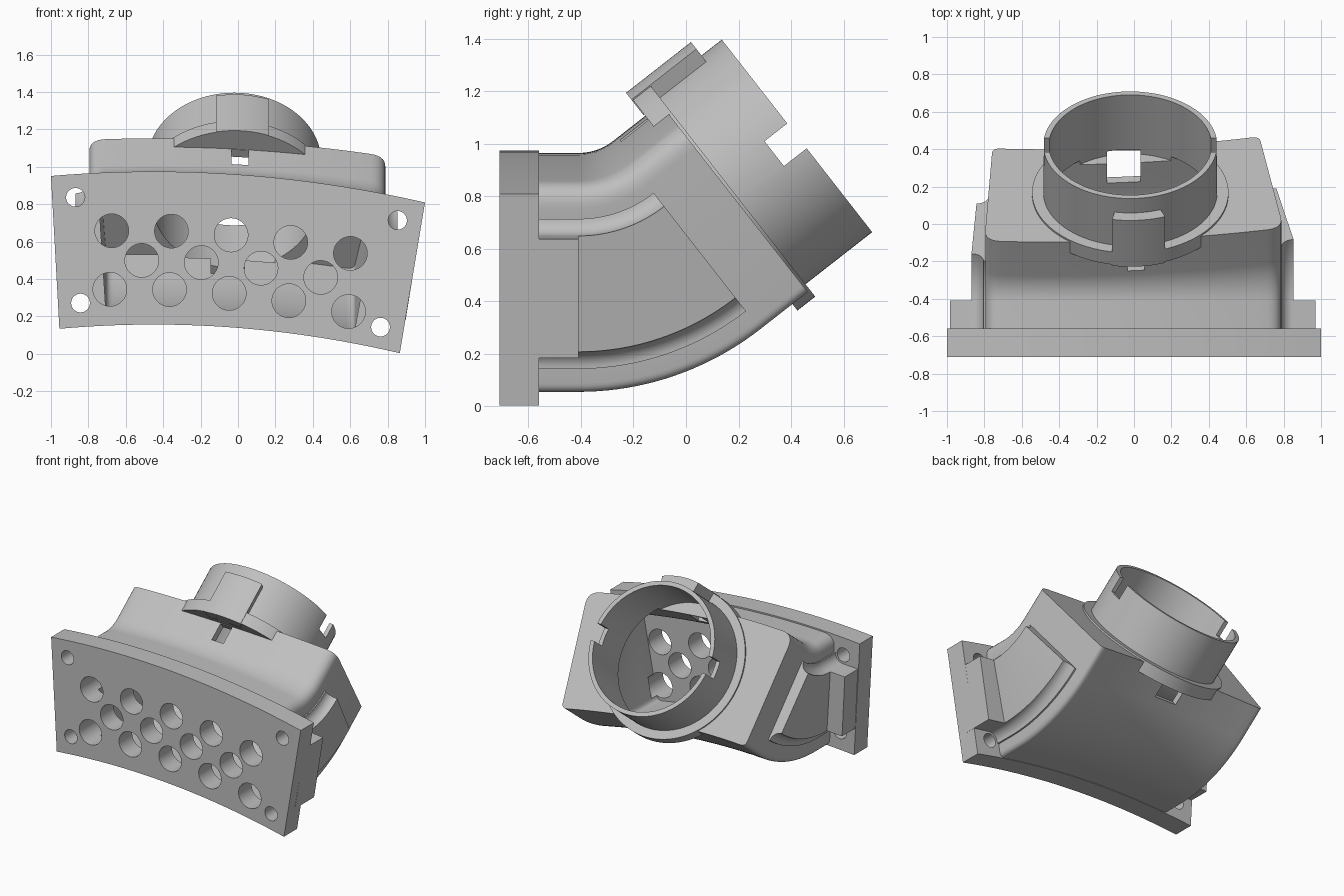
import bpy, bmesh
from math import sin, cos, pi, radians
from mathutils import Matrix, Vector

cube = bpy.data.objects.get("Cube")
if cube:
    bpy.data.objects.remove(cube, do_unlink=True)

grey = bpy.data.materials.new("plain grey")
grey.use_nodes = True
colour = (0.52, 0.52, 0.52, 1)
grey.diffuse_color = colour
grey.node_tree.nodes["Principled BSDF"].inputs["Base Color"].default_value = colour

BEND = radians(38)
PIVOT_Y, PIVOT_Z = -0.41, 1.18
OUTLET = Matrix.Translation((-0.02, 0.4225, 1.03)) @ Matrix.Rotation(BEND - pi / 2, 4, 'X')


def place(x, h, s):
    """Straight for s < 0, bending for 0..1, straight again beyond 1."""
    a = BEND * min(max(s, 0), 1)
    r = PIVOT_Z - h
    y, z = PIVOT_Y + r * sin(a), PIVOT_Z - r * cos(a)
    run = min(s, 0) + max(s - 1, 0)
    return Vector((x, y + run * cos(a), z + run * sin(a)))


def to_object(name, bm):
    bmesh.ops.recalc_face_normals(bm, faces=bm.faces)
    mesh = bpy.data.meshes.new(name)
    bm.to_mesh(mesh)
    bm.free()
    mesh.materials.append(grey)
    ob = bpy.data.objects.new(name, mesh)
    bpy.context.collection.objects.link(ob)
    return ob


def loft(name, rings):
    bm = bmesh.new()
    loops = [[bm.verts.new(p) for p in ring] for ring in rings]
    for a, b in zip(loops, loops[1:]):
        for i in range(len(a)):
            j = (i + 1) % len(a)
            bm.faces.new((a[i], a[j], b[j], b[i]))
    bm.faces.new(loops[0])
    bm.faces.new(loops[-1])
    return to_object(name, bm)


def sweep(name, section, start, end):
    steps = [start]
    if end > 0:
        steps += [i / 20 for i in range(0, 21)]
    if end not in steps:
        steps.append(end)
    return loft(name, [[place(x, h, s) for x, h in section] for s in steps])


def corner(a, c, b, n=8):
    a, b, c = Vector(a), Vector(b), Vector(c)
    return [a * (1 - t) ** 2 + c * 2 * t * (1 - t) + b * t * t for t in (i / n for i in range(n + 1))]


def section(lt, rt, lb, rb, top, bottom, r_top=0, r_bot=0):
    """Curved oblong: arched top and bottom, leaning sides, rounded corners."""
    up = lambda x: (x, top - (x + 0.45) ** 2 / 12.7)
    low = lambda x: (x, bottom - (x + 0.45) ** 2 / 11.3)

    def arc(f, a, b):
        return [f(a + (b - a) * i / 24) for i in range(25)]

    def toward(p, q, d):
        p, q = Vector(p), Vector(q)
        return p + (q - p).normalized() * d

    TL, TR, BL, BR = up(lt), up(rt), low(lb), low(rb)
    if not r_top:
        return arc(up, lt, rt) + arc(low, rb, lb)
    pts = arc(up, lt + r_top, rt - r_top)[1:-1]
    pts += corner(up(rt - r_top), TR, toward(TR, BR, r_top))
    pts += corner(toward(BR, TR, r_bot), BR, low(rb - r_bot))
    pts += arc(low, rb - r_bot, lb + r_bot)[1:-1]
    pts += corner(low(lb + r_bot), BL, toward(BL, TL, r_bot))
    pts += corner(toward(TL, BL, r_top), TL, up(lt + r_top))
    return pts


def cylinders(name, items, matrix):
    """Each item: x, y, radius, low, high in the frame of the matrix."""
    bm = bmesh.new()
    for x, y, r, lo, hi in items:
        m = matrix @ Matrix.Translation((x, y, (lo + hi) / 2))
        bmesh.ops.create_cone(bm, cap_ends=True, segments=96 if r > 0.2 else 40,
                              radius1=r, radius2=r, depth=hi - lo, matrix=m)
    return to_object(name, bm)


def box(name, lo, hi, matrix):
    lo, hi = Vector(lo), Vector(hi)
    bm = bmesh.new()
    bmesh.ops.create_cube(bm, size=1, matrix=matrix @ Matrix.Translation((lo + hi) / 2)
                          @ Matrix.Diagonal((*(hi - lo), 1)))
    return to_object(name, bm)


def combine(base, tool, operation):
    mod = base.modifiers.new("join", 'BOOLEAN')
    mod.object, mod.operation, mod.solver = tool, operation, 'EXACT'
    graph = bpy.context.evaluated_depsgraph_get()
    mesh = bpy.data.meshes.new_from_object(base.evaluated_get(graph))
    base.modifiers.clear()
    base.data = mesh
    bpy.data.objects.remove(tool, do_unlink=True)


# Curved duct and front flange
duct = sweep("elbow_duct", section(-0.8, 0.8, -0.757, 0.67, 0.965, 0.16, 0.09, 0.04), -0.2, 1.23)
flange = sweep("flange", section(-1, 1, -0.955, 0.865, 0.975, 0.157), -0.3, -0.15)
solids = [flange]

# Side bulges with screw channels, and thick blocks between the screws
R = 0.065
sides = [(1, (0.853, 0.714), (0.762, 0.143), (0.97, 0.637), (0.897, 0.185)),
         (-1, (-0.869, 0.837), (-0.842, 0.272), (-0.985, 0.765), (-0.963, 0.33))]
for sign, hi, lo, out_hi, out_lo in sides:
    quarter = [i * pi / 16 for i in range(9)]
    upper = [(hi[0] - sign * R * cos(a), hi[1] - R * sin(a)) for a in quarter]
    lower = [(lo[0] - sign * R * sin(a), lo[1] + R * cos(a)) for a in quarter]
    inner = [(sign * 0.6, lower[-1][1]), (sign * 0.6, upper[0][1])]
    solids.append(sweep("side_bulge", upper + lower + inner, -0.19, 1))
    block = upper + [out_hi, out_lo] + lower + [(sign * 0.58, p[1]) for p in inner]
    solids.append(sweep("side_block", block, -0.22, 0.0 - 1e-4))

# Outlet tube, collar and locating key
solids.append(cylinders("collar", [(0, 0, 0.525, -0.408, -0.322)], OUTLET))
solids.append(cylinders("outlet_tube", [(0, 0, 0.465, -0.37, 0)], OUTLET))
angles = [radians(-85 + 15.5 * (i / 8 - 1)) for i in range(17)]
plan = [(r * cos(a), r * sin(a)) for r, way in ((0.53, 1), (0.45, -1)) for a in angles[::way]]
solids.append(loft("locating_key", [[OUTLET @ Vector((x, y, z)) for x, y in plan]
                                    for z in (-0.412, -0.098)]))
for part in solids:
    combine(duct, part, 'UNION')

# Hollow inside
cutters = [sweep("cavity", section(-0.75, 0.75, -0.705, 0.62, 0.915, 0.21, 0.07, 0.04), -0.15, 1.19),
           cylinders("bore", [(0, 0, 0.435, -0.4, 0.1)], OUTLET)]

# Rows of wire holes and the four screw holes, along y
FRONT = Matrix.Rotation(pi / 2, 4, 'X')
holes = []
for start, count, height in ((-0.675, 5, 0.66), (-0.515, 4, 0.5), (-0.685, 5, 0.347)):
    for i in range(count):
        x = start + 0.319 * i
        holes.append((x, height - (x + 0.55) ** 2 / 10.8, 0.09, 0.5, 0.8))
for _, hi, lo, _, _ in sides:
    holes += [(x, z, 0.05, 0.5, 0.8) for x, z in (hi, lo)]
cutters.append(cylinders("holes", holes, FRONT))

# Rim notches and latch slots
cutters.append(box("rim_notches", (-0.6, -0.06, -0.11), (0.6, 0.06, 0.05), OUTLET))
cutters.append(box("upper_slot", (-0.015, -0.5, -0.54), (0.075, -0.3, -0.411), OUTLET))
cutters.append(box("lower_slot", (-0.125, 0.3, -0.53), (0.055, 0.475, -0.37), OUTLET))
for tool in cutters:
    combine(duct, tool, 'DIFFERENCE')

bpy.ops.object.select_all(action='DESELECT')
duct.select_set(True)
bpy.context.view_layer.objects.active = duct
bpy.ops.object.shade_smooth_by_angle(angle=radians(30))
